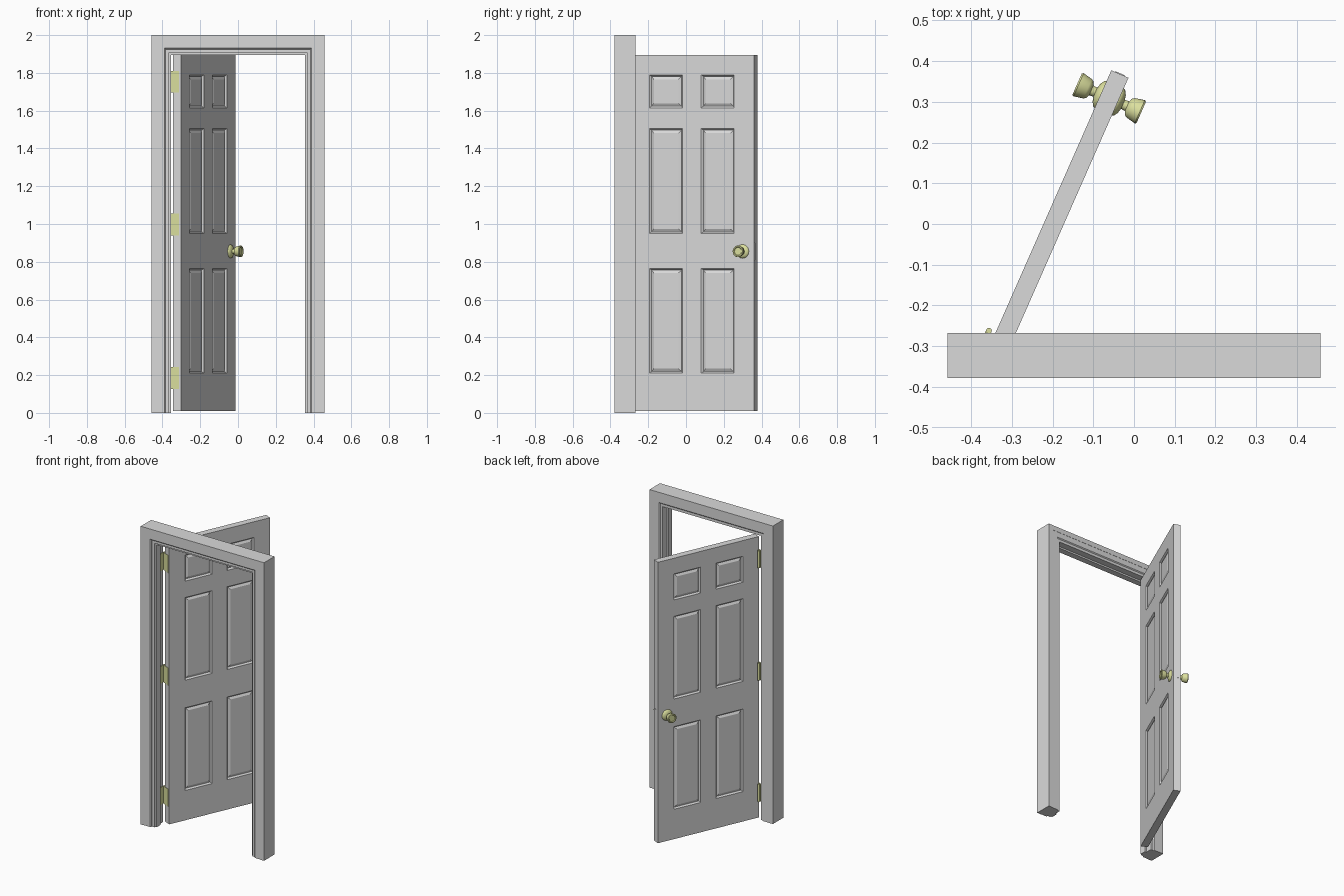
import bpy, bmesh, math
from mathutils import Matrix, Vector

cube = bpy.data.objects.get("Cube")
if cube:
    bpy.data.objects.remove(cube, do_unlink=True)


def material(name, rgb):
    m = bpy.data.materials.new(name)
    m.use_nodes = True
    m.diffuse_color = (*rgb, 1)
    m.node_tree.nodes["Principled BSDF"].inputs["Base Color"].default_value = (*rgb, 1)
    return m


PAINT = material("grey_paint", (0.7, 0.7, 0.7))
BRASS = material("pale_brass", (0.71, 0.74, 0.34))


def finish(name, bm, mat, matrix=Matrix(), smooth=False):
    bmesh.ops.recalc_face_normals(bm, faces=bm.faces)
    mesh = bpy.data.meshes.new(name)
    bm.to_mesh(mesh)
    bm.free()
    mesh.materials.append(mat)
    obj = bpy.data.objects.new(name, mesh)
    bpy.context.collection.objects.link(obj)
    obj.matrix_world = matrix
    if smooth:
        bpy.ops.object.select_all(action='DESELECT')
        obj.select_set(True)
        bpy.context.view_layer.objects.active = obj
        bpy.ops.object.shade_smooth_by_angle(angle=math.radians(35))
    return obj


def box(name, lo, hi, mat, matrix=Matrix()):
    lo, hi = Vector(lo), Vector(hi)
    bm = bmesh.new()
    bmesh.ops.create_cube(bm, size=1)
    for v in bm.verts:
        v.co = (lo + hi) / 2 + v.co * (hi - lo)
    return finish(name, bm, mat, matrix)


# Door frame: casing, jamb and stop profile swept up, across and down with mitres
profile = [(.458, -.378), (.425, -.378), (.425, -.3765), (.389, -.3765), (.383, -.370),
           (.383, -.366), (.365, -.366), (.365, -.358), (.354, -.358), (.354, -.318),
           (.365, -.318), (.365, -.274), (.383, -.274), (.389, -.2685), (.425, -.2685),
           (.425, -.267), (.458, -.267)]
HEAD = 1.542
bm = bmesh.new()
rings = [[bm.verts.new((side * o, y, (HEAD + o) * top)) for o, y in profile]
         for side, top in ((-1, 0), (-1, 1), (1, 1), (1, 0))]
count = len(profile)
for a, b in zip(rings, rings[1:]):
    for i in range(count):
        j = (i + 1) % count
        bm.faces.new((a[i], a[j], b[j], b[i]))
bm.faces.new(rings[0])
bm.faces.new(rings[-1])
finish("door_frame", bm, PAINT)

# Open door: local x runs from hinge edge to free edge, local y is thickness
SWING = Matrix.Translation((-.324, -.288, 0)) @ Matrix.Rotation(math.radians(66.2), 4, 'Z')
WIDTH, HALF = .717, .023
xs = [0, .113, .304, .413, .604, WIDTH]
zs = [.01, .21, .765, .95, 1.505, 1.615, 1.79, 1.895]
nx, nz = len(xs) - 1, len(zs) - 1
bm = bmesh.new()
sheets = [[[bm.verts.new((x, y, z)) for z in zs] for x in xs] for y in (-HALF, HALF)]
panels = []
for s in sheets:
    for i in range(nx):
        for k in range(nz):
            f = bm.faces.new((s[i][k], s[i + 1][k], s[i + 1][k + 1], s[i][k + 1]))
            if i % 2 and k % 2:
                panels.append(f)
f, b = sheets
for i in range(nx):
    for k in (0, nz):
        bm.faces.new((f[i][k], f[i + 1][k], b[i + 1][k], b[i][k]))
for k in range(nz):
    for i in (0, nx):
        bm.faces.new((f[i][k], f[i][k + 1], b[i][k + 1], b[i][k]))
bmesh.ops.recalc_face_normals(bm, faces=bm.faces)

# Panels: moulded groove around a raised field
for thickness, depth in ((.006, -.004), (.006, -.006), (.004, 0), (.018, .007)):
    bmesh.ops.inset_individual(bm, faces=panels, thickness=thickness, depth=depth)
finish("door_leaf", bm, PAINT, SWING)

# Latch plate on the free edge
box("latch_plate", (WIDTH, -.013, .81), (WIDTH + .002, .013, .90), PAINT, SWING)

# Knob pair with rosettes, one lathe profile mirrored through the door
half = [(0, .082), (.020, .082), (.023, .086), (.029, .086), (.031, .082), (.026, .058),
        (.022, .052), (.013, .048), (.012, .037), (.024, .034), (.034, .028), (.037, .022)]
outline = half + [(r, -h) for r, h in reversed(half)]
bm = bmesh.new()
verts = [bm.verts.new((r, h, 0)) for r, h in outline]
edges = [bm.edges.new(pair) for pair in zip(verts, verts[1:])]
bmesh.ops.spin(bm, geom=verts + edges, cent=(0, 0, 0), axis=(0, 1, 0),
               angle=math.tau, steps=28)
bmesh.ops.remove_doubles(bm, verts=bm.verts, dist=.0001)
finish("door_knobs", bm, BRASS, SWING @ Matrix.Translation((.652, 0, .855)), True)

# Hinges: a leaf on the jamb, a leaf on the door edge and a pin
for label, z in (("lower", .185), ("middle", .998), ("upper", 1.753)):
    lo, hi = z - .058, z + .058
    box(label + "_hinge_jamb_leaf", (-.366, -.312, lo), (-.362, -.264, hi), BRASS)
    box(label + "_hinge_door_leaf", (-.003, -.014, lo), (.001, .036, hi), BRASS, SWING)
    bm = bmesh.new()
    bmesh.ops.create_cone(bm, cap_ends=True, segments=16, radius1=.007, radius2=.007,
                          depth=hi - lo)
    finish(label + "_hinge_pin", bm, BRASS, Matrix.Translation((-.356, -.262, z)), True)
